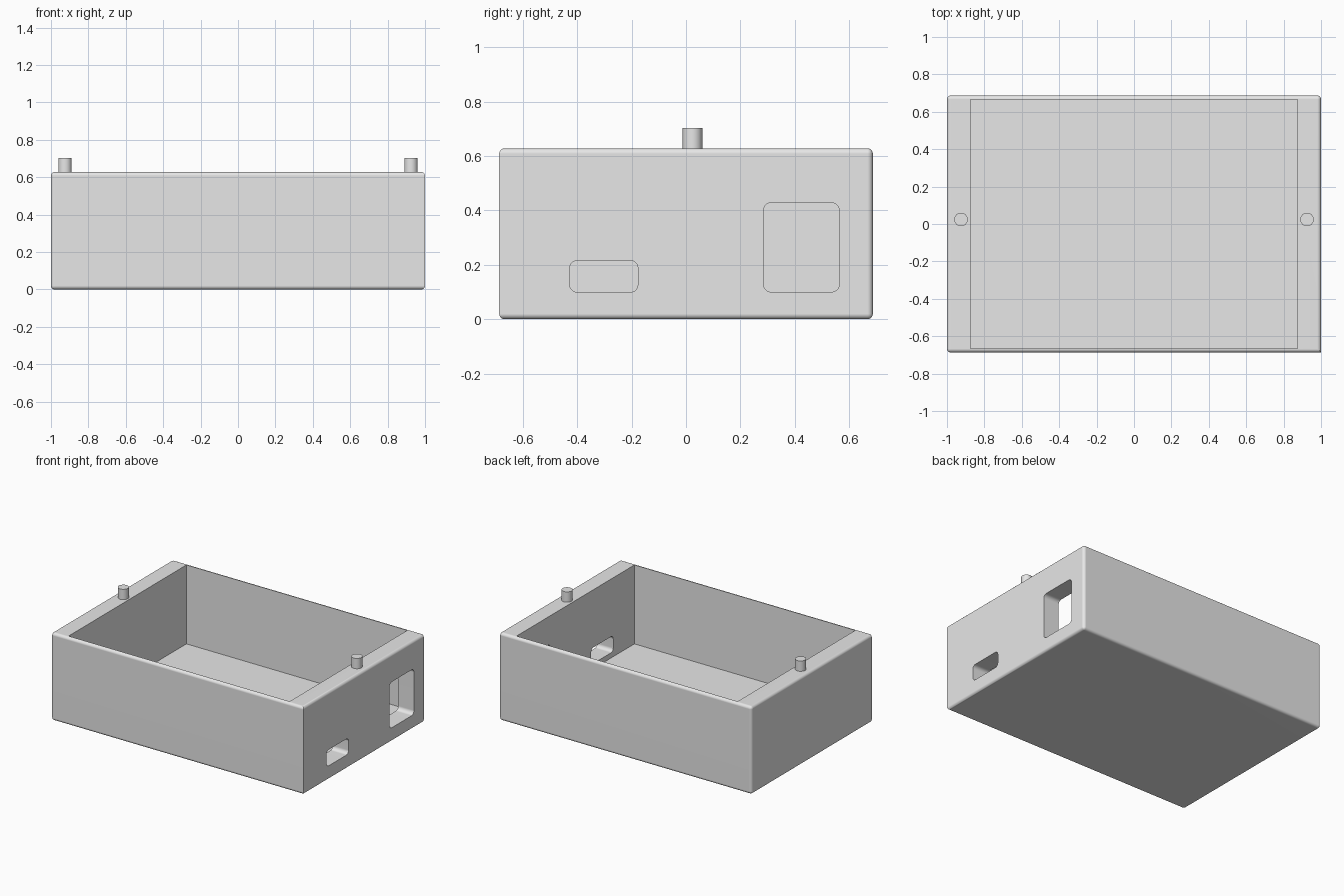
import bpy, bmesh, math
from mathutils import Vector

if "Cube" in bpy.data.objects:
    bpy.data.objects.remove(bpy.data.objects["Cube"])

grey = bpy.data.materials.new("light_grey")
grey.diffuse_color = (0.8, 0.8, 0.8, 1)
grey.use_nodes = True
grey.node_tree.nodes["Principled BSDF"].inputs["Base Color"].default_value = grey.diffuse_color


def block(name, lo, hi, radius=0, pick=None, segments=5):
    """Box between two corners, with the picked edges rounded."""
    lo, hi = Vector(lo), Vector(hi)
    bm = bmesh.new()
    bmesh.ops.create_cube(bm, size=1)
    for v in bm.verts:
        v.co = Vector((v.co[i] + 0.5) * (hi[i] - lo[i]) + lo[i] for i in range(3))
    if radius:
        edges = [e for e in bm.edges if pick(e.verts[0].co, e.verts[1].co)]
        bmesh.ops.bevel(bm, geom=edges, offset=radius, segments=segments,
                        profile=0.5, affect='EDGES', clamp_overlap=True)
    mesh = bpy.data.meshes.new(name)
    bm.to_mesh(mesh)
    bm.free()
    mesh.materials.append(grey)
    obj = bpy.data.objects.new(name, mesh)
    bpy.context.collection.objects.link(obj)
    return obj


def activate(obj):
    bpy.ops.object.select_all(action='DESELECT')
    obj.select_set(True)
    bpy.context.view_layer.objects.active = obj


def cut(target, cutter):
    cutter.hide_render = True
    mod = target.modifiers.new("cut", 'BOOLEAN')
    mod.operation, mod.solver, mod.object = 'DIFFERENCE', 'EXACT', cutter
    activate(target)
    bpy.ops.object.modifier_apply(modifier=mod.name)
    bpy.data.objects.remove(cutter)


# Outer shell: every edge rounded except the front right upright
def shell_edge(a, b):
    return not (a.x > 0 and b.x > 0 and a.y < 0 and b.y < 0)


def along_x(a, b):
    return abs(a.x - b.x) > 0.01


W, D, H = 1.0, 0.687, 0.628
case = block("case", (-W, -D, 0), (W, D, H), 0.02, shell_edge)

# Open cavity with thick end walls and thin long walls
cut(case, block("cavity", (-0.875, -0.666, 0.063), (0.875, 0.666, 1)))

# Two rounded ports through the right end wall
cut(case, block("small_port", (0.8, -0.427, 0.10), (1.1, -0.177, 0.215), 0.026, along_x))
cut(case, block("large_port", (0.8, 0.285, 0.10), (1.1, 0.563, 0.428), 0.028, along_x))

activate(case)
bpy.ops.object.shade_smooth_by_angle(angle=math.radians(30))
normals = case.modifiers.new("even_normals", 'WEIGHTED_NORMAL')
normals.keep_sharp = True

# Locating pegs on the end walls
for side, label in ((-1, "left"), (1, "right")):
    bpy.ops.mesh.primitive_cylinder_add(vertices=32, radius=0.036, depth=0.09,
                                        location=(side * 0.925, 0.024, 0.657))
    peg = bpy.context.object
    peg.name = label + "_peg"
    peg.data.materials.append(grey)
    bpy.ops.object.shade_smooth_by_angle(angle=math.radians(30))
